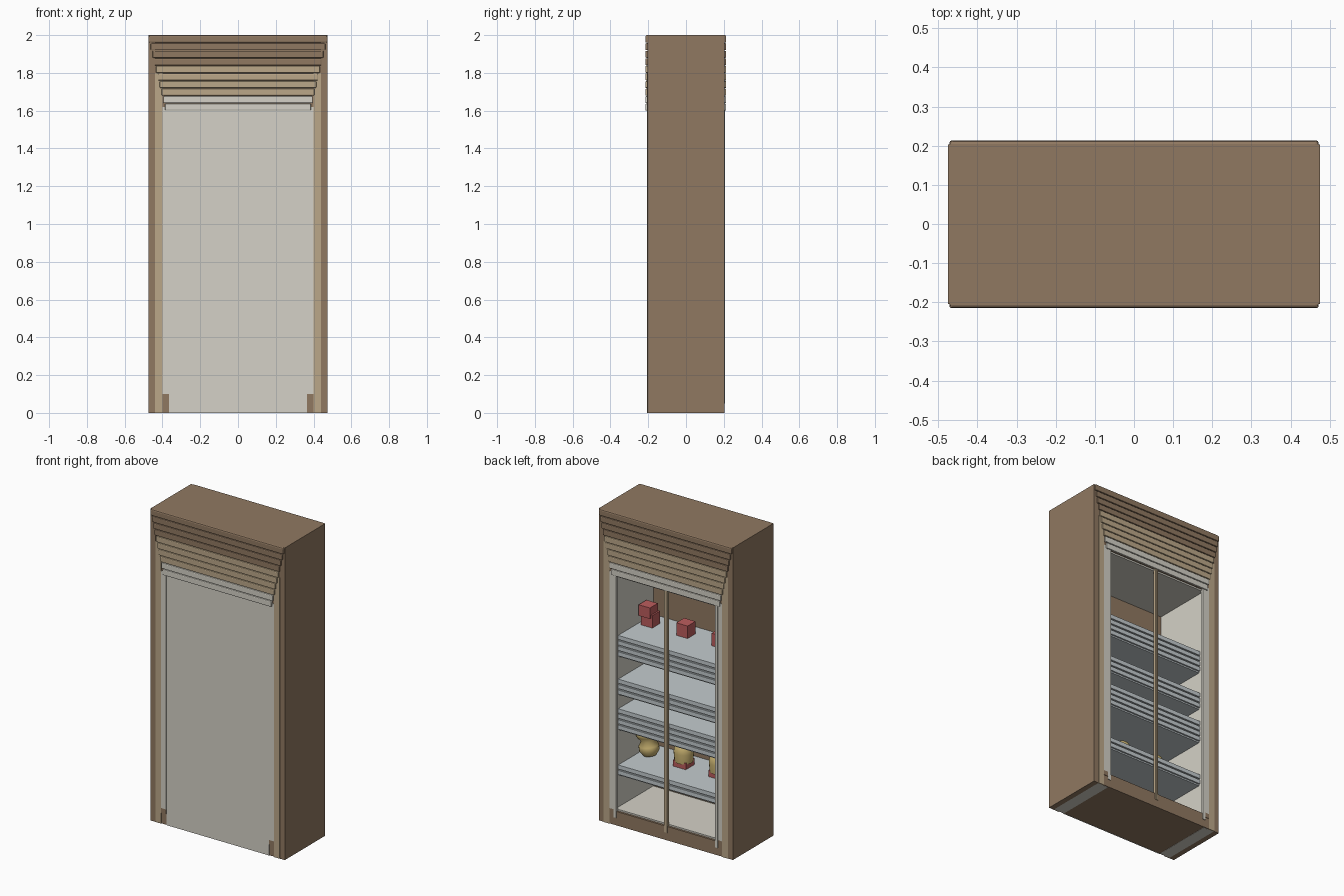
import bpy, math

if "Cube" in bpy.data.objects:
    bpy.data.objects.remove(bpy.data.objects["Cube"])

def material(name, rgb):
    m = bpy.data.materials.new(name)
    m.diffuse_color = (*rgb, 1)
    m.use_nodes = True
    m.node_tree.nodes["Principled BSDF"].inputs["Base Color"].default_value = m.diffuse_color
    return m

BROWN = material("walnut", (0.28, 0.19, 0.12))
TAN = material("oak", (0.50, 0.39, 0.25))
CREAM = material("cream", (0.66, 0.64, 0.57))
GREY = material("shelf_grey", (0.55, 0.60, 0.62))
RED = material("red", (0.50, 0.11, 0.11))
GOLD = material("gold", (0.60, 0.46, 0.17))

def box(name, x, y, z, mat, bevel=0):
    """Box from (min, max) ranges."""
    bpy.ops.mesh.primitive_cube_add(size=1, location=[sum(r) / 2 for r in (x, y, z)])
    o = bpy.context.object
    o.name = name
    o.scale = [r[1] - r[0] for r in (x, y, z)]
    bpy.ops.object.transform_apply(location=False, rotation=False, scale=True)
    o.data.materials.append(mat)
    if bevel:
        b = o.modifiers.new("round", 'BEVEL')
        b.width, b.segments = bevel, 2
    return o

def lathe(name, profile, loc, mat, tilt=0):
    """Turned ornament from an (r, z) profile."""
    n = 20
    verts = [(r * math.cos(2 * math.pi * i / n), r * math.sin(2 * math.pi * i / n), z)
             for r, z in profile for i in range(n)]
    faces = [(j * n + i, j * n + (i + 1) % n, (j + 1) * n + (i + 1) % n, (j + 1) * n + i)
             for j in range(len(profile) - 1) for i in range(n)]
    faces += [tuple(range(n))[::-1], tuple(range(len(verts) - n, len(verts)))]
    me = bpy.data.meshes.new(name)
    me.from_pydata(verts, [], faces)
    o = bpy.data.objects.new(name, me)
    bpy.context.collection.objects.link(o)
    o.location, o.rotation_euler = loc, (0, tilt, 0)
    me.materials.append(mat)
    for p in me.polygons:
        p.use_smooth = len(p.vertices) == 4

# carcass: hollow case, open at +y
for s, side in ((-1, "left"), (1, "right")):
    def span(a, b):
        return tuple(sorted((s * a, s * b)))
    box(side + "_side", span(0.44, 0.475), (-0.205, 0.203), (0, 2), BROWN)
    box(side + "_lining", span(0.365, 0.44), (-0.2, 0.198), (0, 1.62), CREAM)
    # stepped pilasters on both faces
    for face, y in (("front", (-0.206, -0.2)), ("rear", (0.198, 0.205))):
        box(f"{side}_{face}_oak_strip", span(0.40, 0.44), y, (0, 1.8), TAN)
        box(f"{side}_{face}_cream_strip", span(0.365, 0.40), y, (0.1, 1.62), CREAM)
        box(f"{side}_{face}_foot_block", span(0.365, 0.40), y, (0.07, 0.1), BROWN)
    # door frame stiles
    box(side + "_door_stile", span(0.35, 0.37), (0.19, 0.207), (0.05, 1.61), CREAM)
    box(side + "_centre_stile", span(0.001, 0.011), (0.19, 0.207), (0.05, 1.61), TAN)

box("top_block", (-0.44, 0.44), (-0.203, 0.203), (1.6, 1.998), BROWN)
box("ceiling", (-0.365, 0.365), (-0.19, 0.195), (1.59, 1.6), CREAM)
box("base", (-0.44, 0.44), (-0.203, 0.203), (0.001, 0.09), BROWN)
box("floor_panel", (-0.365, 0.365), (-0.19, 0.19), (0.09, 0.1), CREAM)
box("back_board", (-0.44, 0.44), (-0.2, -0.19), (0.05, 1.62), BROWN)
box("front_panel", (-0.365, 0.365), (-0.205, -0.2), (0, 1.62), CREAM)

# cornice: ten widening slats on each face
for i in range(10):
    w, z = 0.386 + 0.0095 * i, 1.6 + 0.04 * i
    mat = CREAM if i < 2 else TAN if i < 6 else BROWN
    for face, y in (("front", (-0.215, -0.2)), ("rear", (0.2, 0.213))):
        box(f"{face}_cornice_slat_{i}", (-w, w), y, (z, z + 0.037), mat, 0.005)
box("top_cap", (-0.472, 0.472), (-0.215, 0.213), (1.965, 2), BROWN, 0.008)

# shelves with ribbed edges
for k, (top, ribs) in enumerate(((1.2, 4), (0.92, 3), (0.73, 4), (0.37, 2))):
    h = 0.035 * ribs
    box(f"shelf_{k}", (-0.365, 0.365), (-0.19, 0.155), (top - h, top), GREY)
    for r in range(ribs):
        z = top - 0.035 * r
        box(f"shelf_{k}_rib_{r}", (-0.365, 0.365), (0.15, 0.165), (z - 0.026, z), GREY)

# ornaments
for k, x in enumerate((0.30, 0.05, -0.2)):
    box(f"red_cube_{k}", (x - 0.04, x + 0.04), (-0.11, -0.03), (1.2, 1.28), RED)
box("red_cube_upper", (0.27, 0.35), (-0.10, -0.02), (1.26, 1.33), RED)
dome = [(0.055, 0), (0.06, 0.06)] + [(0.06 * math.cos(a), 0.06 + 0.075 * math.sin(a))
                                     for a in (0.3, 0.6, 0.9, 1.2, 1.5)]
vase = [(0.04, 0), (0.06, 0.03), (0.06, 0.06), (0.042, 0.09), (0.065, 0.12), (0.07, 0.15), (0.05, 0.16)]
lathe("gold_vase", vase, (0.29, -0.05, 0.375), GOLD, 0.15)
for x in (0.05, -0.2):
    box("dome_base", (x - 0.045, x + 0.045), (-0.095, -0.005), (0.37, 0.41), RED)
    lathe("gold_dome", dome, (x, -0.05, 0.40), GOLD)
